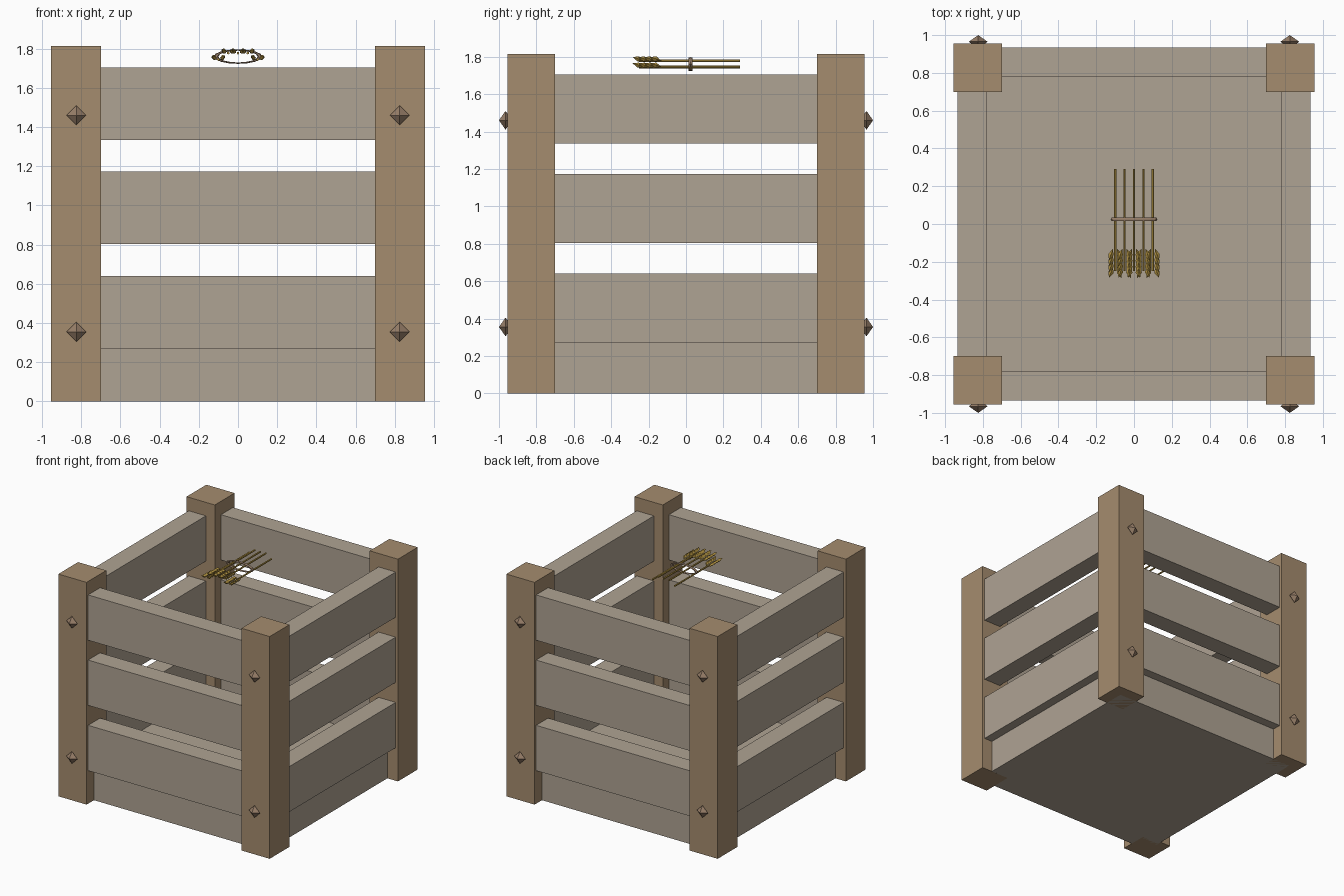
import bpy, math
from mathutils import Matrix, Vector

if "Cube" in bpy.data.objects:
    bpy.data.objects.remove(bpy.data.objects["Cube"])


def material(name, rgb):
    m = bpy.data.materials.new(name)
    m.diffuse_color = (*rgb, 1)
    m.use_nodes = True
    m.node_tree.nodes["Principled BSDF"].inputs["Base Color"].default_value = m.diffuse_color
    return m


POST = material("tan wood", (0.376, 0.262, 0.156))
SLAT = material("grey wood", (0.429, 0.366, 0.292))
STUD = material("brown stud", (0.31, 0.21, 0.14))
GOLD = material("straw gold", (0.46, 0.30, 0.055))


def box(name, lo, hi, mat):
    lo, hi = Vector(lo), Vector(hi)
    bpy.ops.mesh.primitive_cube_add(size=1, location=(lo + hi) / 2)
    o = bpy.context.object
    o.scale = hi - lo
    o.name = name
    o.data.materials.append(mat)
    return o


def gems(name, transforms, mat):
    """One mesh made of octahedra, each placed by a matrix."""
    unit = [(1, 0, 0), (0, 1, 0), (-1, 0, 0), (0, -1, 0), (0, 0, 1), (0, 0, -1)]
    verts, faces = [], []
    for m in transforms:
        b = len(verts)
        verts += [m @ Vector(v) for v in unit]
        for i in range(4):
            j = (i + 1) % 4
            faces += [(b + i, b + j, b + 4), (b + j, b + i, b + 5)]
    me = bpy.data.meshes.new(name)
    me.from_pydata(verts, [], faces)
    me.materials.append(mat)
    o = bpy.data.objects.new(name, me)
    bpy.context.collection.objects.link(o)
    return o


# Corner posts with diamond studs on the front and back
studs = []
for sx in (-1, 1):
    for sy in (-1, 1):
        cx, cy = sx * 0.8275, sy * 0.8275
        box("corner_post", (cx - 0.1275, cy - 0.1275, 0),
            (cx + 0.1275, cy + 0.1275, 1.815), POST)
        for z in (0.355, 1.46):
            studs.append(Matrix.Translation((sx * 0.825, sy * 0.965, z))
                         @ Matrix.Diagonal((0.05, 0.035, 0.05, 1)))
gems("studs", studs, STUD)

# Three rows of slats on all four sides
for z in (0.27, 0.803, 1.335):
    for s in (-1, 1):
        a, b = sorted((s * 0.78, s * 0.935))
        box("front_back_slat", (-0.70, a, z), (0.70, b, z + 0.37), SLAT)
        box("side_slat", (a, -0.70, z), (b, 0.70, z + 0.37), SLAT)

# Thick floor, set back behind the slats
box("floor", (-0.86, -0.86, 0), (0.86, 0.86, 0.27), SLAT)

# Bundle of wheat: three stalks above, two below
grains = []
for x, z in ((-0.1, 1.745), (0.1, 1.745), (-0.05, 1.778), (0, 1.778), (0.05, 1.778)):
    bpy.ops.mesh.primitive_cylinder_add(
        vertices=6, radius=0.007, depth=0.54, location=(x, 0.02, z),
        rotation=(math.pi / 2, 0, 0))
    bpy.context.object.name = "wheat_stalk"
    bpy.context.object.data.materials.append(GOLD)
    # paired grains leaning outward and upward toward the tip
    for row in range(4):
        for s in (-1, 1):
            d = Vector((s * 0.35, -1, 0.33)).normalized()
            grains.append(Matrix.Translation((x + s * 0.022, -0.162 - row * 0.031, z + 0.01))
                          @ d.to_track_quat('Z', 'Y').to_matrix().to_4x4()
                          @ Matrix.Diagonal((0.014, 0.014, 0.034, 1)))
gems("wheat_grains", grains, GOLD)

# Tie around the bundle
bpy.ops.mesh.primitive_torus_add(
    major_segments=16, minor_segments=6, major_radius=0.112, minor_radius=0.012,
    location=(0, 0.025, 1.76), rotation=(math.pi / 2, 0, 0))
tie = bpy.context.object
tie.name = "bundle_tie"
tie.scale = (1, 0.3, 1)
tie.data.materials.append(STUD)
